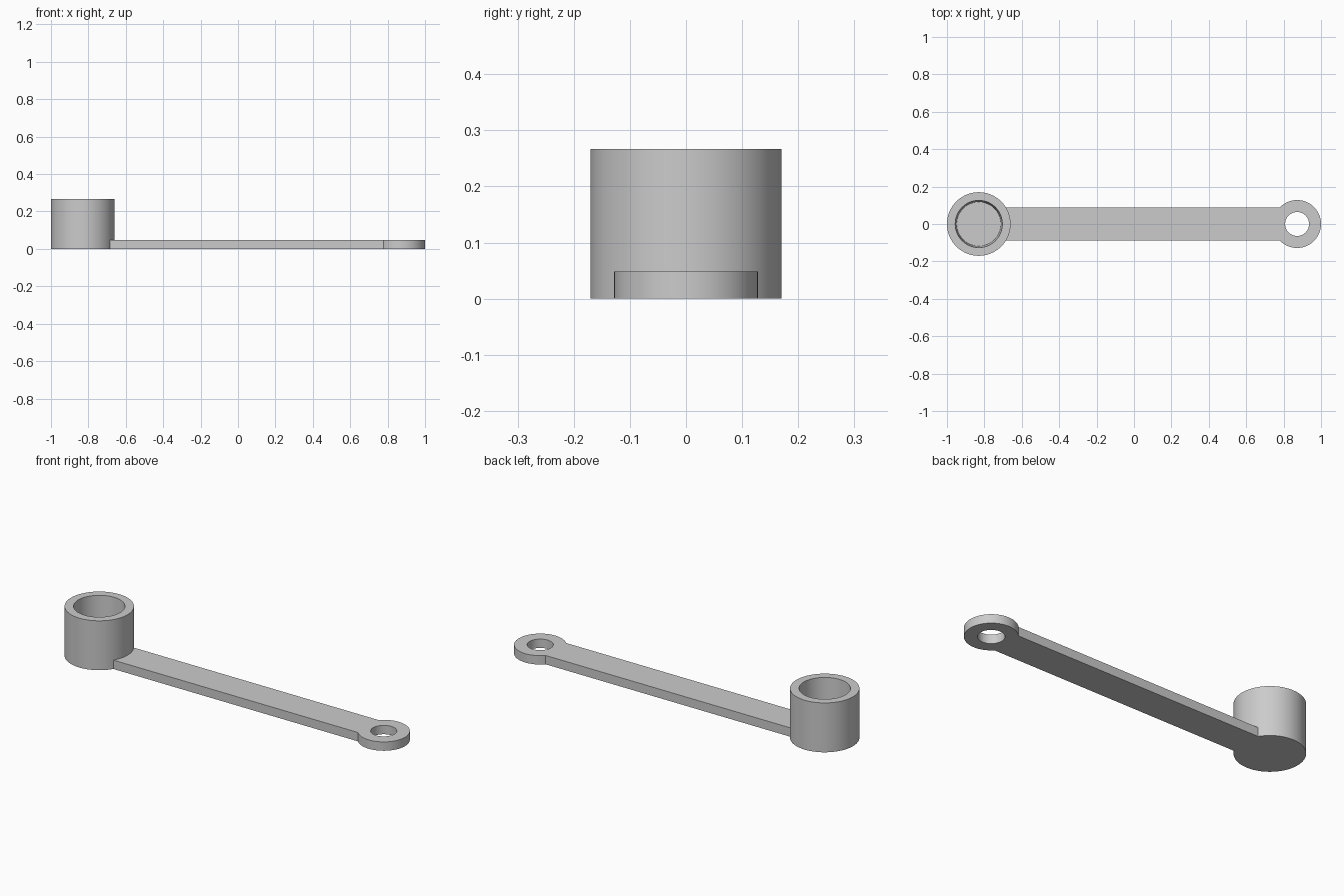
import bpy, bmesh, math

if "Cube" in bpy.data.objects:
    bpy.data.objects.remove(bpy.data.objects["Cube"])

CUP_X, CUP_R, CUP_H = -0.83, 0.17, 0.267
EYE_X, EYE_R, HOLE_R = 0.872, 0.128, 0.064
ARM_W, ARM_H = 0.088, 0.048
SEG = 96

grey = bpy.data.materials.new("plain grey")
grey.diffuse_color = (0.6, 0.6, 0.6, 1)
grey.use_nodes = True
grey.node_tree.nodes["Principled BSDF"].inputs["Base Color"].default_value = grey.diffuse_color


def finish(name, bm):
    bmesh.ops.remove_doubles(bm, verts=bm.verts, dist=1e-5)
    bmesh.ops.recalc_face_normals(bm, faces=bm.faces)
    mesh = bpy.data.meshes.new(name)
    bm.to_mesh(mesh)
    bm.free()
    mesh.materials.append(grey)
    obj = bpy.data.objects.new(name, mesh)
    bpy.context.collection.objects.link(obj)
    bpy.ops.object.select_all(action='DESELECT')
    obj.select_set(True)
    bpy.context.view_layer.objects.active = obj
    bpy.ops.object.shade_smooth_by_angle(angle=math.radians(30))


def lathe(name, x, profile, closed):
    """Spin an (r, z) profile around a vertical axis at x."""
    bm = bmesh.new()
    vs = [bm.verts.new((x + r, 0, z)) for r, z in profile]
    edges = [bm.edges.new(p) for p in zip(vs, vs[1:])]
    if closed:
        edges.append(bm.edges.new((vs[-1], vs[0])))
    bmesh.ops.spin(bm, geom=vs + edges, cent=(x, 0, 0), axis=(0, 0, 1),
                   angle=math.tau, steps=SEG, use_merge=True)
    finish(name, bm)


def arc(x, r, a0, a1, n=16):
    angles = [a0 + (a1 - a0) * i / n for i in range(n + 1)]
    return [(x + r * math.cos(a), r * math.sin(a)) for a in angles]


# Cup with a closed base and slightly tapered bore
lathe("cup", CUP_X, [(0, 0), (CUP_R, 0), (CUP_R, CUP_H), (0.126, CUP_H),
                     (0.118, ARM_H), (0, ARM_H)], False)

# Flat eye at the far end
lathe("eye_ring", EYE_X, [(HOLE_R, 0), (EYE_R, 0), (EYE_R, ARM_H),
                          (HOLE_R, ARM_H)], True)

# Arm, with both ends curved to meet the cup and the eye
bm = bmesh.new()
a = math.asin(ARM_W / CUP_R)
b = math.asin(ARM_W / EYE_R)
outline = arc(CUP_X, CUP_R, a, -a) + arc(EYE_X, EYE_R, math.pi + b, math.pi - b)
base = bm.faces.new([bm.verts.new((x, y, 0)) for x, y in outline])
ext = bmesh.ops.extrude_face_region(bm, geom=[base], use_keep_orig=True)
bmesh.ops.translate(bm, vec=(0, 0, ARM_H),
                    verts=[g for g in ext["geom"] if isinstance(g, bmesh.types.BMVert)])
# Leave the hidden joints open
inner = [f for f in bm.faces if abs(f.normal.z) < 0.5 and
         all(abs(math.hypot(v.co.x - CUP_X, v.co.y) - CUP_R) < 1e-4 or
             abs(math.hypot(v.co.x - EYE_X, v.co.y) - EYE_R) < 1e-4 for v in f.verts)
         and max(v.co.x for v in f.verts) - min(v.co.x for v in f.verts) < 0.2]
bmesh.ops.delete(bm, geom=inner, context='FACES')
finish("arm", bm)
